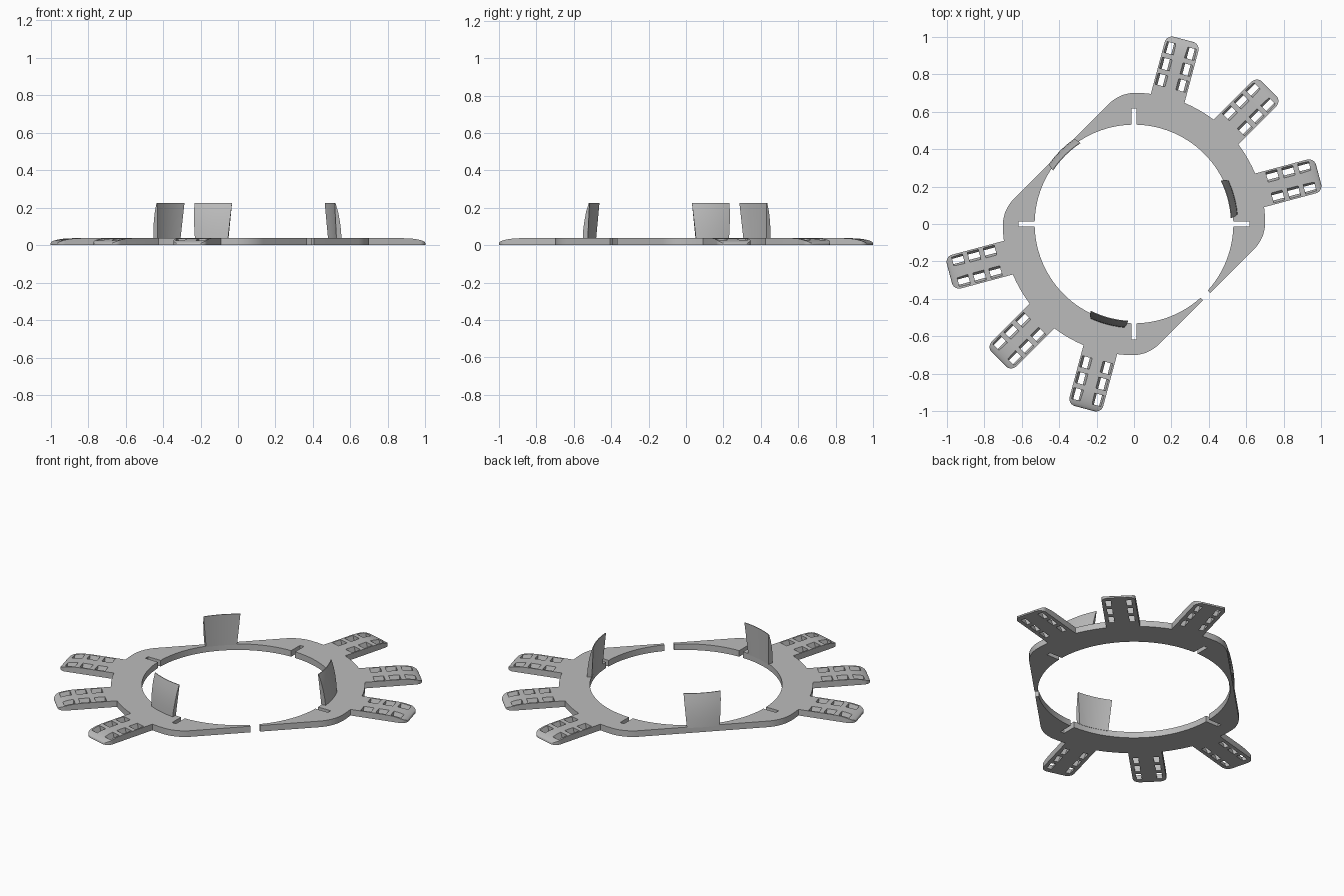
import bpy, bmesh
from math import sin, cos, acos, asin, radians, degrees, pi, sqrt
from mathutils import Matrix

if "Cube" in bpy.data.objects:
    bpy.data.objects.remove(bpy.data.objects["Cube"])

THICK, INNER, OUTER, FLAT, FILLET = 0.037, 0.53, 0.70, 0.548, 0.20

grey = bpy.data.materials.new("light_grey")
grey.use_nodes = True
grey.diffuse_color = (0.5, 0.5, 0.5, 1)
grey.node_tree.nodes["Principled BSDF"].inputs["Base Color"].default_value = (0.5, 0.5, 0.5, 1)


def arc(r, a0, a1, n, cx=0, cy=0):
    """Points on an arc, angles in degrees."""
    angles = [radians(a0 + (a1 - a0) * i / n) for i in range(n + 1)]
    return [(cx + r * cos(a), cy + r * sin(a)) for a in angles]


def make_object(name, bm):
    bmesh.ops.recalc_face_normals(bm, faces=bm.faces)
    mesh = bpy.data.meshes.new(name)
    bm.to_mesh(mesh)
    bm.free()
    mesh.materials.append(grey)
    obj = bpy.data.objects.new(name, mesh)
    bpy.context.collection.objects.link(obj)
    return obj


def prism(name, points, direction):
    """Extrude a closed outline of 3D points along a direction."""
    bm = bmesh.new()
    face = bm.faces.new([bm.verts.new(p) for p in points])
    new = bmesh.ops.extrude_face_region(bm, geom=[face])["geom"]
    verts = [v for v in new if isinstance(v, bmesh.types.BMVert)]
    bmesh.ops.translate(bm, verts=verts, vec=direction)
    return make_object(name, bm)


def smooth(obj):
    bpy.ops.object.select_all(action='DESELECT')
    obj.select_set(True)
    bpy.context.view_layer.objects.active = obj
    bpy.ops.object.shade_smooth_by_angle(angle=radians(30))


# Ring: split band with two flattened sides and four inner notches
turn = degrees(acos((FLAT - FILLET) / (OUTER - FILLET)))
outline = []
for base in (-45, 135):
    a0, a1 = base + turn, base + 180 - turn
    for kind in ("first", "main", "last"):
        if kind == "main":
            outline += arc(OUTER, a0, a1, 32)[1:-1]
            continue
        a = a0 if kind == "first" else a1
        c = radians(a)
        span = (base, a) if kind == "first" else (a, base + 180)
        outline += arc(FILLET, *span, 12, (OUTER - FILLET) * cos(c), (OUTER - FILLET) * sin(c))

gap = 0.027
s = sqrt(0.5)
end_a = [(s * (FLAT - gap), -s * (FLAT + gap))]
end_b = [(s * (FLAT + gap), -s * (FLAT - gap))]
half = 0.013
da = degrees(asin(half / INNER))
gap_angle = degrees(asin(gap / INNER))
inner = []
start = 315 - gap_angle
for a in (270, 180, 90, 0):
    inner += arc(INNER, start, a + da, 24)
    c, t = cos(radians(a)), sin(radians(a))
    for side in (1, -1):
        inner.append((0.615 * c - side * half * t, 0.615 * t + side * half * c))
    start = a - da
inner += arc(INNER, start, -45 + gap_angle, 12)
path = end_b + outline + end_a + inner
ring = prism("ring", [(x, y, 0) for x, y in path], (0, 0, THICK))
smooth(ring)

# Arm: side profile dropping at the tip, trimmed to rounded corners
ROOT, TIP, WIDE, CORNER = 0.69, 1.02, 0.093, 0.04
drop = [(0.89 + 0.13 * sin(i * pi / 20), 0.004 + (THICK - 0.004) * cos(i * pi / 20))
        for i in range(11)]
profile = [(ROOT, 0), (ROOT, THICK)] + drop + [(TIP, 0)]
arm = prism("arm", [(u, -WIDE, z) for u, z in profile], (0, 2 * WIDE, 0))
plan = [(ROOT - 0.1, WIDE + 0.0), (ROOT - 0.1, -WIDE)]
plan += arc(CORNER, -90, 0, 8, TIP - CORNER, CORNER - WIDE)
plan += arc(CORNER, 0, 90, 8, TIP - CORNER, WIDE - CORNER)
trim = prism("arm_trim", [(u, v * 1.0005, -0.1) for u, v in plan], (0, 0, 0.3))

# Six tapered lacing slots per arm
bm = bmesh.new()
for u in (0.78, 0.868, 0.956):
    for v in (-0.057, 0.057):
        cube = bmesh.ops.create_cube(bm, size=1)["verts"]
        for vert in cube:
            top = vert.co.z > 0
            vert.co.x = u + vert.co.x * 0.06
            vert.co.y = v + vert.co.y * (0.058 if top else 0.026)
            vert.co.z = THICK + 0.005 if top else -0.005
slots = make_object("arm_slots", bm)

for cutter, op in ((trim, 'INTERSECT'), (slots, 'DIFFERENCE')):
    cutter.hide_render = True
    mod = arm.modifiers.new(cutter.name, 'BOOLEAN')
    mod.object, mod.operation, mod.solver = cutter, op, 'EXACT'
baked = bpy.data.meshes.new_from_object(arm.evaluated_get(bpy.context.evaluated_depsgraph_get()))
arm.modifiers.clear()
arm.data = baked
for cutter in (trim, slots):
    bpy.data.objects.remove(cutter)
smooth(arm)
for i, angle in enumerate((15, 45, 75, 195, 225, 255)):
    part = arm if i == 0 else arm.copy()
    part.name = f"arm_{i + 1}"
    if i:
        bpy.context.collection.objects.link(part)
    part.matrix_world = Matrix.Rotation(radians(angle), 4, 'Z')

# Upright clips: curved wedge section swept around the hole, widening upwards
section = [(0.528, THICK - 0.005), (0.555, THICK - 0.005), (0.552, 0.08), (0.545, 0.13),
           (0.535, 0.18), (0.521, 0.225), (0.517, 0.225)]
STEPS = 12
for i, angle in enumerate((15, 135, 255)):
    bm = bmesh.new()
    rows = []
    for k in range(STEPS + 1):
        row = []
        for r, z in section:
            spread = 9.5 + 2 * (z - THICK) / 0.19
            a = radians(angle + spread * (2 * k / STEPS - 1))
            row.append(bm.verts.new((r * cos(a), r * sin(a), z)))
        rows.append(row)
    for p, q in zip(rows, rows[1:]):
        for j in range(len(section)):
            n = (j + 1) % len(section)
            bm.faces.new((p[j], p[n], q[n], q[j]))
    bm.faces.new(rows[0])
    bm.faces.new(rows[-1])
    smooth(make_object(f"clip_{i + 1}", bm))
